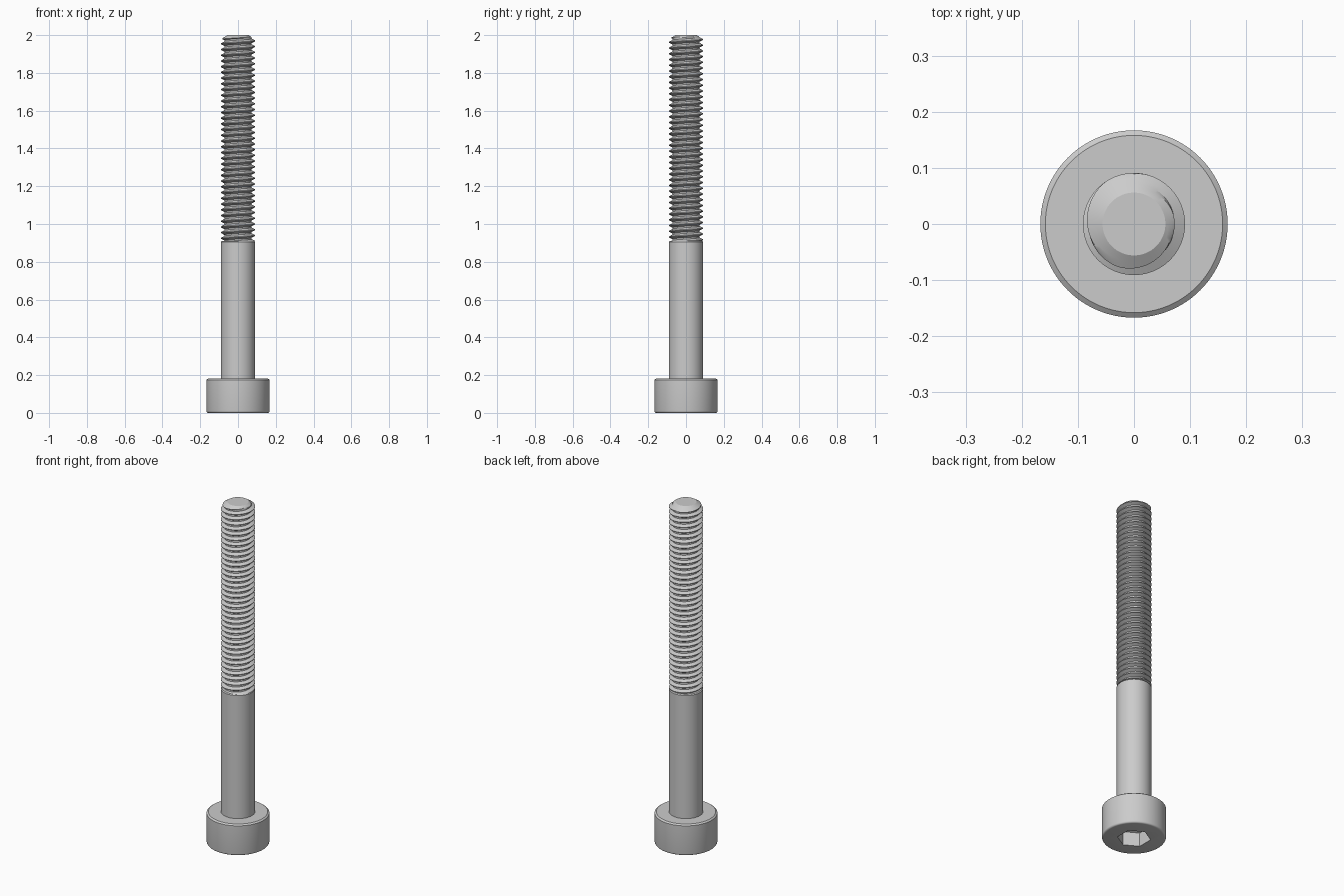
import bpy, bmesh, math

cube = bpy.data.objects.get("Cube")
if cube:
    bpy.data.objects.remove(cube, do_unlink=True)

HEAD_R, HEAD_H = 0.167, 0.182
SHANK_R, ROOT_R = 0.091, 0.0725
THREAD_Z, TOP_Z = 0.909, 2.0
PITCH = 0.0303
TIP_R, TIP_H = 0.056, 0.022

steel = bpy.data.materials.new("grey steel")
steel.use_nodes = True
steel.diffuse_color = (0.6, 0.6, 0.6, 1)
steel.node_tree.nodes["Principled BSDF"].inputs["Base Color"].default_value = (0.6, 0.6, 0.6, 1)


def make_object(name, bm):
    bmesh.ops.remove_doubles(bm, verts=bm.verts, dist=1e-5)
    bmesh.ops.recalc_face_normals(bm, faces=bm.faces)
    mesh = bpy.data.meshes.new(name)
    bm.to_mesh(mesh)
    bm.free()
    mesh.materials.append(steel)
    obj = bpy.data.objects.new(name, mesh)
    bpy.context.collection.objects.link(obj)
    return obj


def activate(obj):
    bpy.ops.object.select_all(action='DESELECT')
    obj.select_set(True)
    bpy.context.view_layer.objects.active = obj


def smooth(obj):
    activate(obj)
    bpy.ops.object.shade_smooth_by_angle(angle=math.radians(28))


def lathe(name, profile, sides, turn=0.0):
    """Closed solid of revolution from (radius, height) points, capped at both ends."""
    bm = bmesh.new()
    rings = []
    for r, z in profile:
        angles = [turn + math.tau * i / sides for i in range(sides)]
        rings.append([bm.verts.new((r * math.cos(a), r * math.sin(a), z)) for a in angles])
    for low, high in zip(rings, rings[1:]):
        for i in range(sides):
            j = (i + 1) % sides
            bm.faces.new((low[i], low[j], high[j], high[i]))
    bm.faces.new(rings[0][::-1])
    bm.faces.new(rings[-1])
    return make_object(name, bm)


# Cylindrical head: rounded outer rim, chamfered inner rim
EDGE = 0.01
rim = []
for i in range(5):
    a = math.pi / 2 * i / 4
    rim.append((HEAD_R - EDGE + EDGE * math.sin(a), EDGE - EDGE * math.cos(a)))
head = lathe("socket_head", rim + [(HEAD_R, HEAD_H - 0.007), (HEAD_R - 0.009, HEAD_H)], 96)

# Hexagonal key socket with a pointed floor
HEX_R = 0.0875
cutter = lathe("socket_cutter", [(HEX_R, -0.05), (HEX_R, 0.079), (0.002, 0.11)], 6, math.pi / 6)
cutter.hide_render = True
cut = head.modifiers.new("key_socket", 'BOOLEAN')
cut.operation = 'DIFFERENCE'
cut.solver = 'EXACT'
cut.object = cutter
activate(head)
bpy.ops.object.modifier_apply(modifier=cut.name)
bpy.data.objects.remove(cutter, do_unlink=True)
smooth(head)

# Plain shank
shank = lathe("plain_shank", [(SHANK_R, HEAD_H - 0.01), (SHANK_R, THREAD_Z - 0.005),
                              (SHANK_R - 0.005, THREAD_Z)], 64)
smooth(shank)


def thread_radius(z, angle):
    """Trapezoid screw profile, limited by the cone at the tip."""
    phase = (z - THREAD_Z) / PITCH - angle / math.tau
    d = abs(phase - round(phase))
    t = min(max((d - 0.0625) / 0.3125, 0), 1)
    r = SHANK_R + (ROOT_R - SHANK_R) * t
    return min(r, TIP_R + (TOP_Z - z) * (SHANK_R - TIP_R) / TIP_H)


# Right-hand screw thread, swept along the helix and trimmed at both ends
SIDES = 64
PHASES = (-0.0625, 0.0625, 0.22, 0.375, 0.625, 0.78)
turns = math.ceil((TOP_Z - THREAD_Z) / PITCH) + 1
bm = bmesh.new()
rows = []
for turn in range(-2, turns + 1):
    for phase in PHASES:
        row = []
        for i in range(SIDES + 1):
            angle = math.tau * i / SIDES
            z = THREAD_Z + PITCH * (turn + phase + i / SIDES)
            z = min(max(z, THREAD_Z), TOP_Z)
            r = thread_radius(z, angle)
            row.append(bm.verts.new((r * math.cos(angle), r * math.sin(angle), z)))
        rows.append(row)
for low, high in zip(rows, rows[1:]):
    for i in range(SIDES):
        quad = (low[i], low[i + 1], high[i + 1], high[i])
        if max(v.co.z for v in quad) - min(v.co.z for v in quad) > 1e-6:
            bm.faces.new(quad)
bmesh.ops.delete(bm, geom=[v for v in bm.verts if not v.link_faces], context='VERTS')
bmesh.ops.remove_doubles(bm, verts=bm.verts, dist=1e-5)
bmesh.ops.holes_fill(bm, edges=[e for e in bm.edges if e.is_boundary], sides=0)
smooth(make_object("screw_thread", bm))
